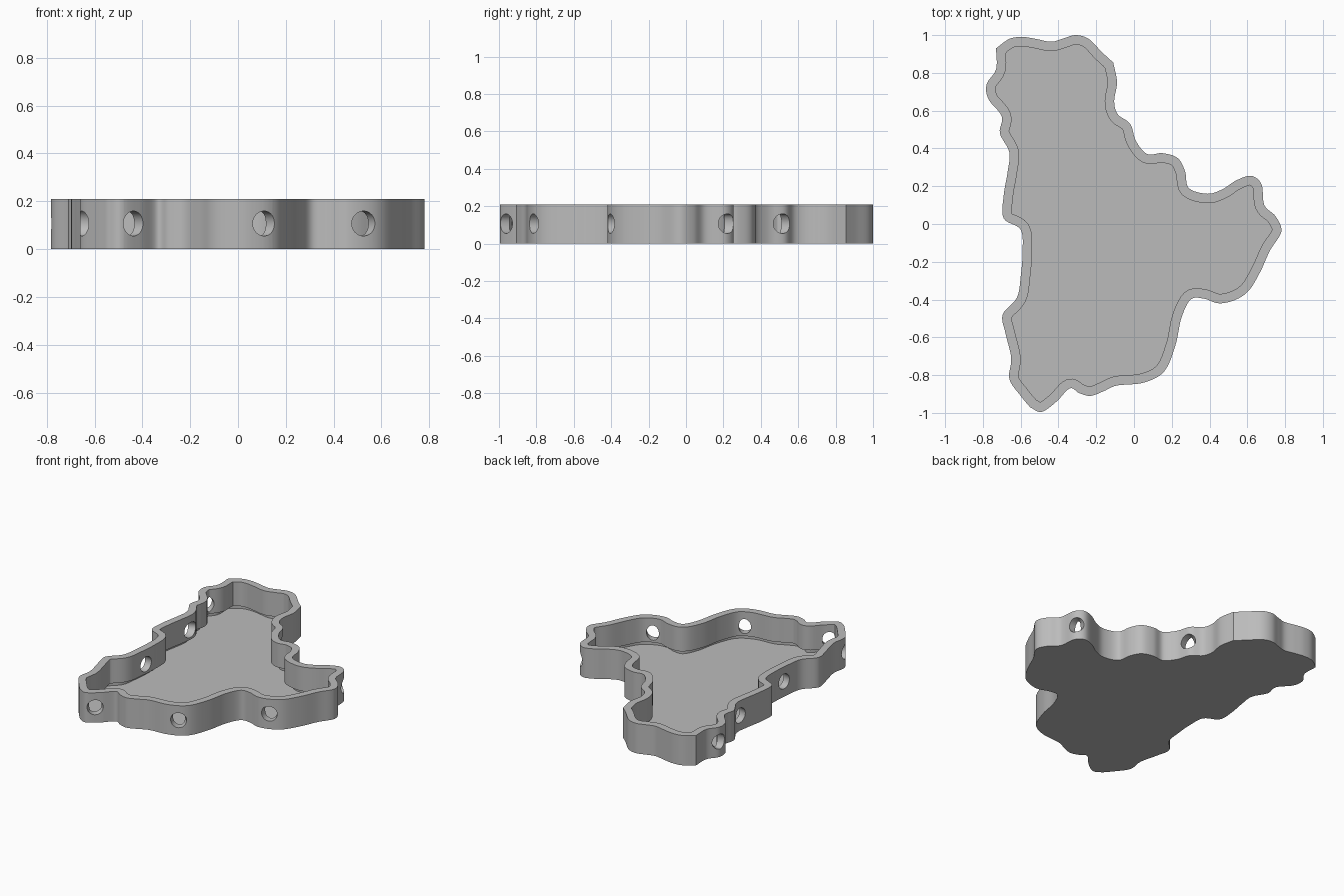
import bpy
import bmesh
import math
from mathutils import Vector

HEIGHT = 0.21
FLOOR = 0.04
WALL = 0.05
HOLE_RADIUS = 0.052
HOLE_Z = 0.107
HOLE_STEPS = 20

# Clockwise outline control points in hundredths; creased ones are listed apart
OUTLINE = [
    (-73, 93), (-66, 98), (-59, 99), (-52, 98), (-44, 96.5), (-38, 98), (-31, 100),
    (-24, 98), (-17, 91), (-11, 85.5), (-9, 75), (-10.5, 65), (-8.5, 58), (-2, 53),
    (1, 44), (7, 37), (15, 37.5), (23, 35), (27, 28), (29, 19), (39, 16), (47, 18.5),
    (54, 23), (62, 25.5), (67.5, 21), (69, 10), (75, 4), (78, -4), (72, -14),
    (67, -25), (61, -35), (54, -40), (45, -42), (37, -39.5), (30, -40), (25, -50),
    (22, -64), (16, -78), (5, -84), (-9, -85.5), (-16, -88.5), (-23, -91),
    (-29, -89.5), (-34, -87), (-41, -94), (-49, -99.5), (-55, -97), (-60, -91),
    (-66, -82), (-65, -71), (-68, -58), (-69.5, -48), (-62, -39), (-60, -28),
    (-59, -15), (-60, -3), (-69, 3), (-69, 15), (-67, 27), (-66, 38), (-71, 48),
    (-70, 57), (-77, 66), (-78, 74), (-73, 82),
]
CORNERS = [(-73, 93), (-11, 85.5), (-55, -97)]

# Approximate places of the round wall openings
HOLES = [(-43, -96), (10, -82), (52, -41), (67, 22), (-1, 51),
         (-78, 74), (-67, 34), (-60, -23), (-65, -84)]


def smooth_loop(points, steps=6):
    """Closed spline through the points, with a crease at each corner."""
    pts = [Vector(p) / 100 for p in points]
    sharp = [p in CORNERS for p in points]
    n = len(pts)
    loop = []
    for i in range(n):
        a, b, c, d = (pts[(i + k) % n] for k in (-1, 0, 1, 2))
        start = (c - b) if sharp[i] else (c - a) / 2
        end = (c - b) if sharp[(i + 1) % n] else (d - b) / 2
        for s in range(steps):
            t = s / steps
            u = 1 - t
            loop.append(b * u * u * (1 + 2 * t) + c * t * t * (3 - 2 * t)
                        + start * t * u * u - end * t * t * u)
    return loop


def inset(loop, distance):
    """Parallel inner loop; points that fold over at tight bends are gathered."""
    moved = []
    for i, p in enumerate(loop):
        along = (loop[(i + 1) % len(loop)] - loop[i - 1]).normalized()
        moved.append(p + Vector((along.y, -along.x)) * distance)
    clear = [q for q in moved if min((q - p).length for p in loop) > distance * 0.97]
    return [min(clear, key=lambda c: (c - q).length) for q in moved]


def without_repeats(loop):
    return [p for i, p in enumerate(loop) if (p - loop[i - 1]).length > 0.0001]


if "Cube" in bpy.data.objects:
    bpy.data.objects.remove(bpy.data.objects["Cube"])

outer = smooth_loop(OUTLINE)
inner = inset(outer, WALL)
count = len(outer)

# Distance along the wall of every outline point
lengths = [0.0]
for i in range(count):
    lengths.append(lengths[-1] + (outer[(i + 1) % count] - outer[i]).length)


def wall_at(s):
    """Outer and inner wall points at a distance along the outline."""
    k = max(i for i in range(count) if lengths[i] <= s)
    t = (s - lengths[k]) / (lengths[k + 1] - lengths[k])
    n = (k + 1) % count
    return outer[k].lerp(outer[n], t), inner[k].lerp(inner[n], t)


# Wall stations: distance, half height of the opening, opening number
centres = []
for place in HOLES:
    spot = Vector(place) / 100
    centres.append(lengths[min(range(count), key=lambda k: (outer[k] - spot).length)])
stations = [(s, 0.0, None) for s in lengths[:-1]
            if all(abs(s - c) > HOLE_RADIUS + 0.001 for c in centres)]
for number, c in enumerate(centres):
    for k in range(HOLE_STEPS + 1):
        angle = math.pi * k / HOLE_STEPS
        stations.append((c - HOLE_RADIUS * math.cos(angle),
                         HOLE_RADIUS * math.sin(angle), number))
stations.sort(key=lambda station: station[0])

bm = bmesh.new()


def face(*corners):
    bm.faces.new([bm.verts.new((p.x, p.y, z)) for p, z in corners])


# Wall skins, rim and the linings of the openings
rows = [(*wall_at(s), half, number) for s, half, number in stations]
for i, (out_b, in_b, half_b, num_b) in enumerate(rows):
    out_a, in_a, half_a, num_a = rows[i - 1]
    for a, b, bottom in ((out_a, out_b, 0), (in_a, in_b, FLOOR)):
        face((a, bottom), (b, bottom), (b, HOLE_Z - half_b), (a, HOLE_Z - half_a))
        face((a, HOLE_Z + half_a), (b, HOLE_Z + half_b), (b, HEIGHT), (a, HEIGHT))
    face((out_a, HEIGHT), (out_b, HEIGHT), (in_b, HEIGHT), (in_a, HEIGHT))
    if num_a is not None and num_a == num_b:
        for side in (-1, 1):
            za = HOLE_Z + side * half_a
            zb = HOLE_Z + side * half_b
            face((out_a, za), (out_b, zb), (in_b, zb), (in_a, za))

# Underside and floor
face(*[(row[0], 0) for row in rows])
face(*[(p, FLOOR) for p in without_repeats([row[1] for row in rows])])

bmesh.ops.remove_doubles(bm, verts=bm.verts[:], dist=0.00002)
bmesh.ops.recalc_face_normals(bm, faces=bm.faces[:])
mesh = bpy.data.meshes.new("tray")
bm.to_mesh(mesh)
bm.free()
tray = bpy.data.objects.new("tray", mesh)
bpy.context.scene.collection.objects.link(tray)

# Plain grey material
grey = bpy.data.materials.new("plain_grey")
colour = (0.5, 0.5, 0.5, 1)
grey.use_nodes = True
grey.diffuse_color = colour
grey.node_tree.nodes["Principled BSDF"].inputs["Base Color"].default_value = colour
mesh.materials.append(grey)

bpy.ops.object.select_all(action="DESELECT")
tray.select_set(True)
bpy.context.view_layer.objects.active = tray
bpy.ops.object.shade_smooth_by_angle(angle=0.5)
